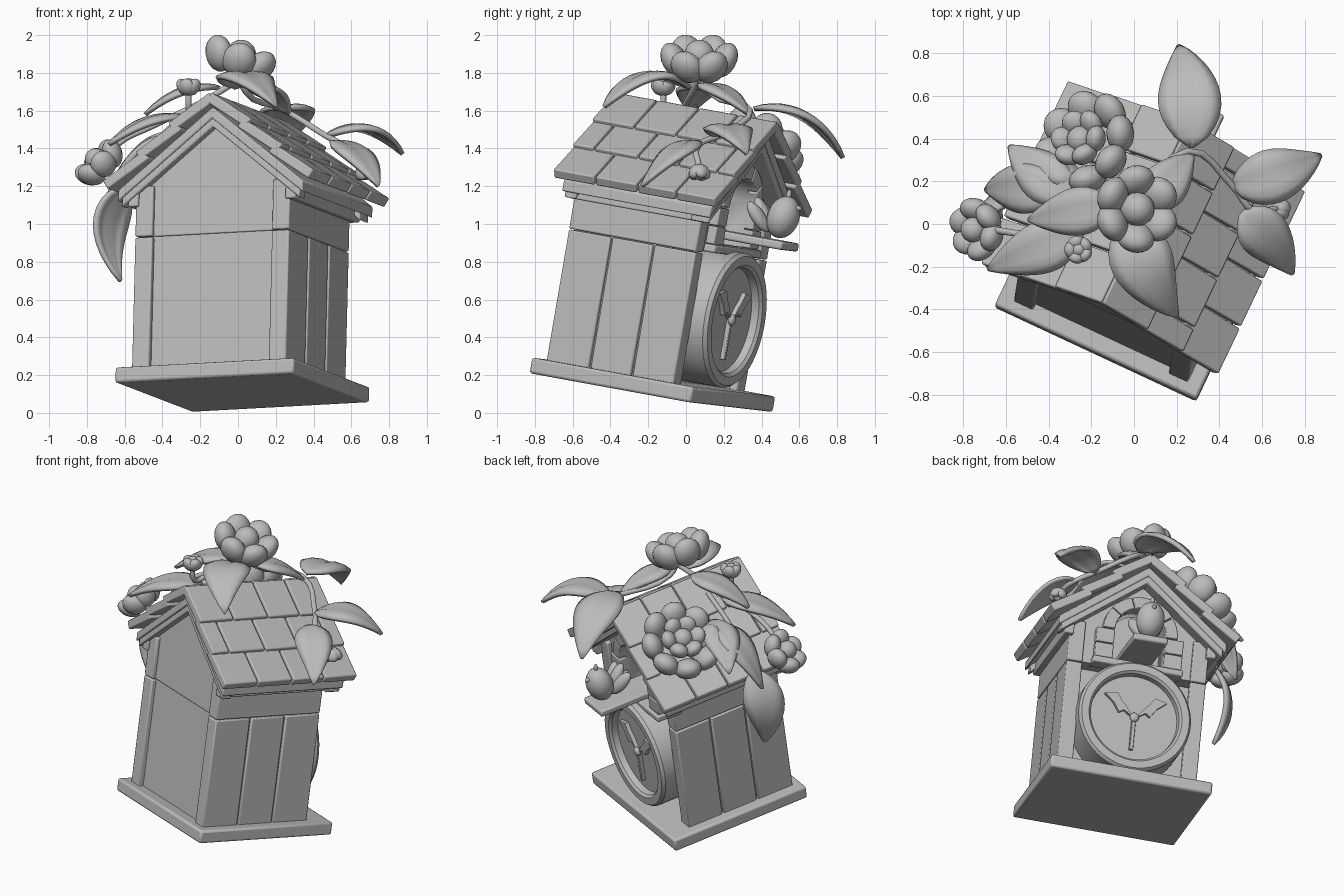
import bpy, bmesh
from math import sin, cos, pi, atan
from mathutils import Vector, Matrix

cube = bpy.data.objects.get("Cube")
if cube:
    bpy.data.objects.remove(cube, do_unlink=True)

grey = bpy.data.materials.new("plain_grey")
grey.use_nodes = True
grey.diffuse_color = (0.5, 0.5, 0.5, 1)
grey.node_tree.nodes["Principled BSDF"].inputs["Base Color"].default_value = (0.5, 0.5, 0.5, 1)

# Tilted frame of the house: u = width, f = towards the dial, w = up
U = Vector((0.905, -0.422, 0.049)).normalized()
F = Vector((0.416, 0.895, -0.163))
F = (F - U * F.dot(U)).normalized()
W = U.cross(F)
HOUSE = Matrix((U, F, W)).transposed().to_4x4()
HOUSE.translation = (0.022, -0.185, 0.107)
WORLD = Matrix.Identity(4)


def finish(name, bm, frame=HOUSE, bevel=0.0):
    bmesh.ops.recalc_face_normals(bm, faces=bm.faces)
    mesh = bpy.data.meshes.new(name)
    bm.to_mesh(mesh)
    bm.free()
    mesh.materials.append(grey)
    ob = bpy.data.objects.new(name, mesh)
    bpy.context.collection.objects.link(ob)
    ob.matrix_world = frame
    if bevel:
        mod = ob.modifiers.new("soft_edges", "BEVEL")
        mod.width, mod.segments = bevel, 2
    bpy.context.view_layer.objects.active = ob
    bpy.ops.object.select_all(action="DESELECT")
    ob.select_set(True)
    bpy.ops.object.shade_smooth_by_angle()
    return ob


def add_box(bm, centre, size, rot=WORLD):
    mat = Matrix.Translation(centre) @ rot @ Matrix.Diagonal((*size, 1))
    bmesh.ops.create_cube(bm, size=1, matrix=mat)


def box(name, lo, hi, bevel=0.01):
    bm = bmesh.new()
    lo, hi = Vector(lo), Vector(hi)
    add_box(bm, (lo + hi) / 2, hi - lo)
    return finish(name, bm, bevel=bevel)


def side_box(name, s, u0, u1, f0, f1, w0, w1, bevel=0.008):
    box(name, (min(s * u0, s * u1), f0, w0), (max(s * u0, s * u1), f1, w1), bevel)


def prism(name, pts, f0, f1, bevel=0.0):
    bm = bmesh.new()
    face = bm.faces.new([bm.verts.new((u, f0, w)) for u, w in pts])
    new = bmesh.ops.extrude_face_region(bm, geom=[face])["geom"]
    bmesh.ops.translate(bm, vec=(0, f1 - f0, 0), verts=[g for g in new if isinstance(g, bmesh.types.BMVert)])
    return finish(name, bm, bevel=bevel)


def arch(r, base, spring, n=12):
    return [(-r, base)] + [(-r * cos(pi * i / n), spring + r * sin(pi * i / n)) for i in range(n + 1)] + [(r, base)]


# House body, and an overhanging upper front with an arched door opening
slope = 0.78
gable = [(0.43, 1.07), (0, 1.405), (-0.43, 1.07)]
prism("body", [(-0.43, 0.07), (0.43, 0.07)] + gable, -0.395, 0.18)
upper = prism("upper_front", [(-0.43, 0.8), (0.43, 0.8)] + gable, 0.17, 0.3)
cutter = prism("door_cutter", arch(0.165, 0.84, 1.04), 0.1, 0.5)
cutter.hide_render = True
cut = upper.modifiers.new("door", "BOOLEAN")
cut.operation, cut.object, cut.solver = "DIFFERENCE", cutter, "EXACT"
bpy.context.view_layer.objects.active = upper
bpy.ops.object.modifier_apply(modifier="door")
bpy.data.objects.remove(cutter, do_unlink=True)

box("base_slab", (-0.522, -0.48, 0), (0.522, 0.48, 0.084), 0.014)

# Wall trims, repeated on both sides
for s, side in ((-1, "right"), (1, "left")):
    for k in range(3):
        f = -0.42 + 0.25 * k
        side_box(f"{side}_plank", s, 0.4, 0.45, f + 0.006, f + 0.244, 0.07, 0.785)
    side_box(f"{side}_upper_wall", s, 0.4, 0.45, -0.42, 0.33, 0.79, 1.05)
    side_box(f"{side}_eave_board", s, 0.43, 0.49, -0.44, 0.37, 0.95, 1.06)
    for f0, f1, where in ((-0.425, -0.37, "back"), (0.28, 0.33, "front")):
        for w0, w1 in ((0.07, 0.785), (0.79, 1.06)):
            side_box(f"{where}_{side}_post", s, 0.35, 0.45, f0, f1, w0, w1)
box("back_upper_panel", (-0.36, -0.402, 0.79), (0.36, -0.37, 1.05), 0.006)
prism("back_gable", [(-0.4, 1.04), (0.4, 1.04), (0, 1.37)], -0.402, -0.37)


# Roof deck and gable boards
def chevron(name, top, depth, half, f0, f1):
    drop = slope * half
    prism(name, [(0, top), (half, top - drop), (half, top - drop - depth), (0, top - depth),
                 (-half, top - drop - depth), (-half, top - drop)], f0, f1, 0.008)


chevron("roof_deck", 1.46, 0.06, 0.54, -0.46, 0.42)
chevron("back_gable_board", 1.435, 0.08, 0.52, -0.45, -0.38)
chevron("front_gable_board", 1.435, 0.08, 0.52, 0.3, 0.41)

# Three overlapping rows of staggered tiles per side
ang = atan(slope)
for s, side in ((-1, "right"), (1, "left")):
    bm = bmesh.new()
    for row in range(3):
        mid, lift = 0.1 + 0.237 * row, 0.05
        centre = Vector((s * (cos(ang) * mid + sin(ang) * lift), 0, 1.455 - sin(ang) * mid + cos(ang) * lift))
        rot = Matrix.Rotation(s * (ang - 0.09), 4, "Y")
        cuts = [-0.5, -0.25, 0, 0.23, 0.47] if row % 2 == 0 else [-0.5, -0.37, -0.11, 0.13, 0.36, 0.47]
        for a, b in zip(cuts, cuts[1:]):
            add_box(bm, centre + Vector((0, (a + b) / 2, 0)), (0.28, b - a - 0.012, 0.055), rot)
    finish(f"{side}_roof_tiles", bm, bevel=0.008)

# Clock dial: turned ring with a recessed face
bm = bmesh.new()
profile = [(0.362, 0.17), (0.362, 0.405), (0.347, 0.425), (0.3, 0.425), (0.285, 0.41), (0.28, 0.37), (0, 0.37)]
ring = [bm.verts.new((r, f, 0.455)) for r, f in profile]
edges = [bm.edges.new(p) for p in zip(ring, ring[1:])]
bmesh.ops.spin(bm, geom=ring + edges, cent=(0, 0, 0.455), axis=(0, 1, 0), angle=2 * pi, steps=48)
bmesh.ops.remove_doubles(bm, verts=bm.verts, dist=0.0005)
finish("clock_ring", bm)
for s in (-1, 1):
    hand = [(0.01, 0.0), (0.07, 0.04), (0.1, 0.02), (0.14, 0.08), (0.2, 0.13), (0.12, 0.15), (0.09, 0.1), (0.06, 0.07)]
    prism("clock_hand", [(s * u, 0.455 + w) for u, w in hand], 0.365, 0.395)
box("pendulum_hand", (-0.012, 0.365, 0.24), (0.012, 0.395, 0.455), 0.004)


def ball(bm, pos, scale, rot=WORLD):
    mat = Matrix.Translation(pos) @ rot @ Matrix.Diagonal((*scale, 1))
    bmesh.ops.create_uvsphere(bm, u_segments=16, v_segments=10, radius=1, matrix=mat)


bm = bmesh.new()
ball(bm, (0, 0.395, 0.455), (0.03, 0.02, 0.03))
finish("dial_knob", bm)


# Arched door surround made of blocks, ledge and perch
def block(name, pts):
    prism(name, pts, 0.28, 0.35, 0.006)


for i in range(5):
    a0, a1 = pi * i / 5 + 0.015, pi * (i + 1) / 5 - 0.015
    arc = [a0 + (a1 - a0) * j / 4 for j in range(5)]
    block("arch_block", [(0.24 * cos(a), 1.04 + 0.24 * sin(a)) for a in arc]
          + [(0.165 * cos(a), 1.04 + 0.165 * sin(a)) for a in reversed(arc)])
for s in (-1, 1):
    for w in (0.84, 0.94):
        block("jamb_block", [(s * 0.165, w), (s * 0.28, w), (s * 0.28, w + 0.095), (s * 0.165, w + 0.095)])
box("door_ledge", (-0.29, 0.25, 0.795), (0.29, 0.365, 0.838))
box("perch", (-0.11, 0.2, 0.87), (0.11, 0.66, 0.915), 0.012)

# Bird with beak, crest and fanned tail
bm = bmesh.new()
ball(bm, (0, 0.59, 1.04), (0.09, 0.085, 0.115), Matrix.Rotation(-0.2, 4, "X"))
ball(bm, (0, 0.665, 1.1), (0.014, 0.022, 0.014))
ball(bm, (0, 0.6, 1.16), (0.014, 0.014, 0.03))
for k in (-1, 0, 1):
    fan = Matrix.Rotation(k * 0.5, 4, "Y") @ Matrix.Rotation(0.6, 4, "X")
    ball(bm, (k * 0.055, 0.47, 1.04 - abs(k) * 0.02), (0.042, 0.035, 0.095), fan)
finish("bird", bm)


# Flowers: rings of round petals about an axis
def flower(name, centre, axis, rings, heart):
    bm = bmesh.new()
    turn = Vector(axis).to_track_quat("Z", "Y").to_matrix().to_4x4()
    ball(bm, (0, 0, heart), (heart, heart, heart))
    for count, radius, size, height in rings:
        for i in range(count):
            spin = Matrix.Rotation(2 * pi * i / count, 4, "Z")
            tilt = Matrix.Rotation(0.5, 4, "Y")
            ball(bm, spin @ Vector((radius, 0, height)), (size * 0.75, size, size * 1.1), spin @ tilt)
    finish(name, bm, Matrix.Translation(centre) @ turn)


flower("top_flower", (-0.01, 0.07, 1.82), (0.35, 0, 1), [(6, 0.13, 0.09, 0.05)], 0.08)
flower("large_flower", (-0.215, 0.37, 1.4), (-0.54, 0.39, 0.75), [(8, 0.185, 0.087, 0.01), (6, 0.09, 0.062, 0.07)], 0.065)
flower("side_flower", (-0.71, -0.02, 1.3), (-0.6, -0.1, 0.6), [(6, 0.09, 0.07, 0.025)], 0.06)
flower("top_bud", (-0.26, -0.12, 1.7), (0, 0, 1), [(5, 0.03, 0.043, 0.025)], 0.036)
flower("side_bud", (0.67, 0.07, 1.295), (0.2, 0, -1), [(5, 0.027, 0.038, 0.02)], 0.032)


# Leaves: pointed blades bent along a curve, folded at the midrib
def leaf(base, bend, tip, width, up=(0, 0, 1)):
    bm = bmesh.new()
    p0, p1, p2 = Vector(base), Vector(bend), Vector(tip)
    rows = []
    for i in range(13):
        t = i / 12
        p = p0 * (1 - t) ** 2 + p1 * 2 * t * (1 - t) + p2 * t * t
        tan = ((p1 - p0) * (1 - t) + (p2 - p1) * t).normalized()
        side = tan.cross(Vector(up)).normalized()
        nor = side.cross(tan)
        half = width / 2 * sin(pi * t ** 0.75) ** 0.9 + 0.004 if 0 < t < 1 else 0.004
        rows.append([bm.verts.new(p + side * half * k + nor * half * (0.35 * abs(k) - 0.45 * k * k))
                     for k in (-1, -0.66, -0.33, 0, 0.33, 0.66, 1)])
    for a, b in zip(rows, rows[1:]):
        for j in range(6):
            bm.faces.new((a[j], a[j + 1], b[j + 1], b[j]))
    ob = finish("leaf", bm, WORLD)
    mod = ob.modifiers.new("thickness", "SOLIDIFY")
    mod.thickness, mod.offset = 0.024, 0


leaf((0.27, 0.36, 1.61), (0.27, 0.66, 1.67), (0.21, 0.83, 1.35), 0.28)
leaf((0.46, 0.18, 1.46), (0.7, 0.22, 1.6), (0.87, 0.32, 1.37), 0.24)
leaf((0.5, 0.05, 1.43), (0.64, -0.05, 1.44), (0.74, -0.23, 1.2), 0.22)
leaf((-0.02, 0.02, 1.72), (0.02, -0.22, 1.9), (0.2, -0.43, 1.62), 0.28)
leaf((-0.25, -0.04, 1.55), (-0.46, -0.12, 1.62), (-0.68, -0.21, 1.42), 0.23)
leaf((-0.1, 0.09, 1.72), (-0.3, 0.05, 1.76), (-0.49, 0.02, 1.58), 0.21)
leaf((-0.35, 0.15, 1.47), (-0.58, 0.18, 1.44), (-0.69, 0.16, 1.13), 0.22)
leaf((-0.3, 0.12, 1.48), (-0.45, 0.24, 1.48), (-0.58, 0.36, 1.28), 0.22)
leaf((-0.57, 0.1, 1.2), (-0.77, 0.15, 1.0), (-0.62, 0.03, 0.7), 0.24, (-1, 1, 0))
leaf((0.05, 0.08, 1.73), (0.17, 0.2, 1.75), (0.27, 0.33, 1.58), 0.2)


# Stems
def stem(name, pts):
    curve = bpy.data.curves.new(name, "CURVE")
    curve.dimensions, curve.bevel_depth, curve.resolution_u = "3D", 0.016, 4
    spline = curve.splines.new("BEZIER")
    spline.bezier_points.add(len(pts) - 1)
    for bp, p in zip(spline.bezier_points, pts):
        bp.co = p
        bp.handle_left_type = bp.handle_right_type = "AUTO"
    curve.materials.append(grey)
    bpy.context.collection.objects.link(bpy.data.objects.new(name, curve))


stem("main_stem", [(0, 0.07, 1.83), (0.04, 0.12, 1.7), (0.25, 0.34, 1.6), (0.46, 0.18, 1.47), (0.56, 0.06, 1.41), (0.66, 0.07, 1.3)])
stem("side_stem", [(0, 0.07, 1.76), (-0.2, 0, 1.64), (-0.45, -0.05, 1.52), (-0.64, -0.03, 1.42), (-0.71, -0.02, 1.32)])
stem("bud_stem", [(-0.24, 0, 1.6), (-0.26, -0.1, 1.6), (-0.26, -0.12, 1.72)])
stem("hanging_stem", [(-0.2, 0.05, 1.62), (-0.42, 0.1, 1.45), (-0.57, 0.1, 1.2)])
